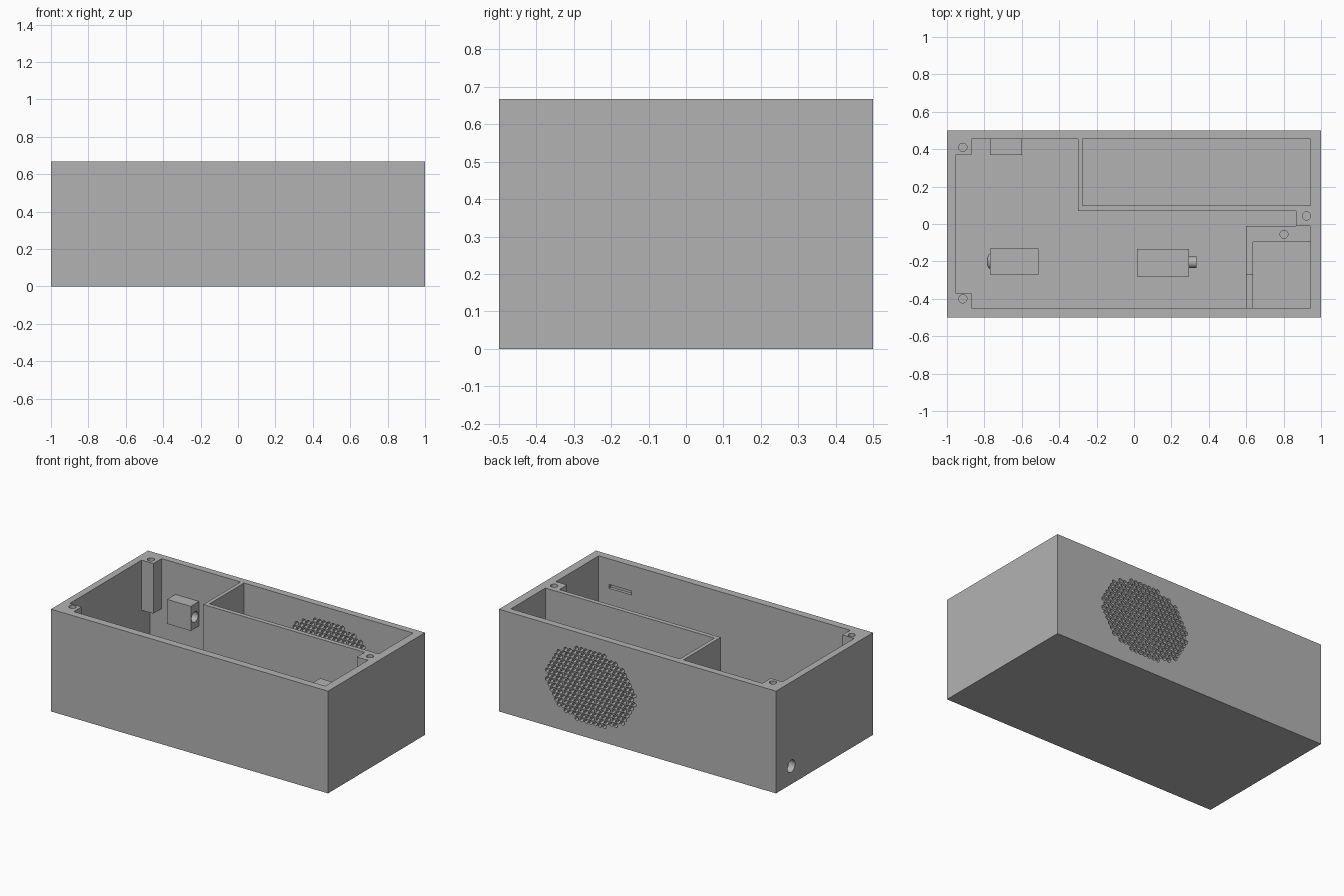
import bpy, bmesh, math
from mathutils import Matrix, Vector

if "Cube" in bpy.data.objects:
    bpy.data.objects.remove(bpy.data.objects["Cube"], do_unlink=True)

# Single plastic colour
grey = bpy.data.materials.new("plain_grey")
grey.use_nodes = True
COLOUR = (0.45, 0.45, 0.45, 1)
grey.diffuse_color = COLOUR
grey.node_tree.nodes["Principled BSDF"].inputs["Base Color"].default_value = COLOUR

TOP = 0.667
FLOOR = 0.05


def finish(name, bm):
    mesh = bpy.data.meshes.new(name)
    bm.to_mesh(mesh)
    bm.free()
    mesh.materials.append(grey)
    obj = bpy.data.objects.new(name, mesh)
    bpy.context.collection.objects.link(obj)
    return obj


def add_box(bm, x, y, z):
    lo, hi = Vector((x[0], y[0], z[0])), Vector((x[1], y[1], z[1]))
    size = Matrix.Diagonal((*(hi - lo), 1))
    bmesh.ops.create_cube(bm, size=1, matrix=Matrix.Translation((lo + hi) / 2) @ size)


def add_rod(bm, centre, radius, length, axis="Z", sides=24):
    turn = {"X": Matrix.Rotation(math.pi / 2, 4, "Y"),
            "Y": Matrix.Rotation(math.pi / 2, 4, "X"),
            "Z": Matrix.Identity(4)}[axis]
    bmesh.ops.create_cone(bm, cap_ends=True, segments=sides, radius1=radius,
                          radius2=radius, depth=length,
                          matrix=Matrix.Translation(centre) @ turn)


def box(name, x, y, z):
    bm = bmesh.new()
    add_box(bm, x, y, z)
    return finish(name, bm)


def rod(name, *args, **kw):
    bm = bmesh.new()
    add_rod(bm, *args, **kw)
    return finish(name, bm)


def cut(obj, cutter):
    cutter.hide_render = True
    mod = obj.modifiers.new("cut", "BOOLEAN")
    mod.operation, mod.solver, mod.object = "DIFFERENCE", "EXACT", cutter
    bpy.context.view_layer.objects.active = obj
    bpy.ops.object.modifier_apply(modifier=mod.name)
    bpy.data.objects.remove(cutter, do_unlink=True)


def smooth(obj):
    bpy.ops.object.select_all(action="DESELECT")
    obj.select_set(True)
    bpy.context.view_layer.objects.active = obj
    bpy.ops.object.shade_smooth_by_angle(angle=math.radians(30))


# Open case with its cavity
case = box("case", (-1, 1), (-0.5, 0.5), (0, TOP))
cut(case, box("cavity", (-0.955, 0.945), (-0.45, 0.455), (FLOOR, 1)))

# Oval speaker grille of hexagonal holes through the back wall
PITCH, ROW = 0.033, 0.0286
bm = bmesh.new()
for row in range(-9, 10):
    for col in range(-11, 12):
        dx, dz = (col + 0.5 * (row % 2)) * PITCH, row * ROW
        if (dx / 0.325) ** 2 + (dz / 0.25) ** 2 <= 1:
            add_rod(bm, (0.338 + dx, 0.48, TOP / 2 + dz), 0.0145, 0.12, "Y", 6)
cut(case, finish("grille_holes", bm))

# Cable hole in the side wall and shallow slot inside the front wall
cut(case, rod("cable_hole", (-0.97, 0.344, 0.118), 0.04, 0.1, "X"))
cut(case, box("slot", (0.71, 0.87), (-0.47, -0.4), (0.475, 0.5)))

# Partition around the speaker compartment
box("partition_long", (-0.3, 0.945), (0.07, 0.1), (FLOOR, TOP))
box("partition_short", (-0.3, -0.275), (0.1, 0.455), (FLOOR, TOP))

# Screw posts hanging below the rim
for name, x, y, hole in (
        ("post_back", (-0.955, -0.87), (0.37, 0.455), (-0.915, 0.41)),
        ("post_front", (-0.955, -0.87), (-0.45, -0.37), (-0.915, -0.4)),
        ("post_side", (0.865, 0.945), (-0.01, 0.07), (0.922, 0.043))):
    post = box(name, x, y, (0.34, TOP))
    cut(post, rod("screw_hole", (*hole, TOP), 0.022, 0.3))
    smooth(post)

# Lower corner bracket with a screw hole and a stepped wall
SHELF = 0.457
bracket = box("bracket", (0.6, 0.945), (-0.095, -0.01), (FLOOR, SHELF))
cut(bracket, rod("screw_hole", (0.802, -0.055, SHELF), 0.021, 0.2))
smooth(bracket)
box("bracket_wall_high", (0.6, 0.635), (-0.27, -0.095), (FLOOR, SHELF))
box("bracket_wall_low", (0.6, 0.635), (-0.45, -0.27), (FLOOR, 0.3))

# Socket block on the back wall
socket = box("socket_block", (-0.77, -0.6), (0.37, 0.455), (0.3, 0.46))
cut(socket, rod("socket_hole", (-0.6, 0.412, 0.375), 0.034, 0.24, "X"))
smooth(socket)

# Two floor modules, each with a round end
box("module_left", (0.015, 0.295), (-0.28, -0.135), (FLOOR, 0.2))
smooth(rod("module_left_shaft", (0.315, -0.205, 0.125), 0.03, 0.04, "X"))
box("module_right", (-0.77, -0.51), (-0.27, -0.13), (FLOOR, 0.2))
bm = bmesh.new()
bmesh.ops.create_uvsphere(bm, u_segments=24, v_segments=12, radius=1,
                          matrix=Matrix.Translation((-0.77, -0.2, 0.125))
                          @ Matrix.Diagonal((0.016, 0.04, 0.04, 1)))
smooth(finish("module_right_lens", bm))
smooth(case)
